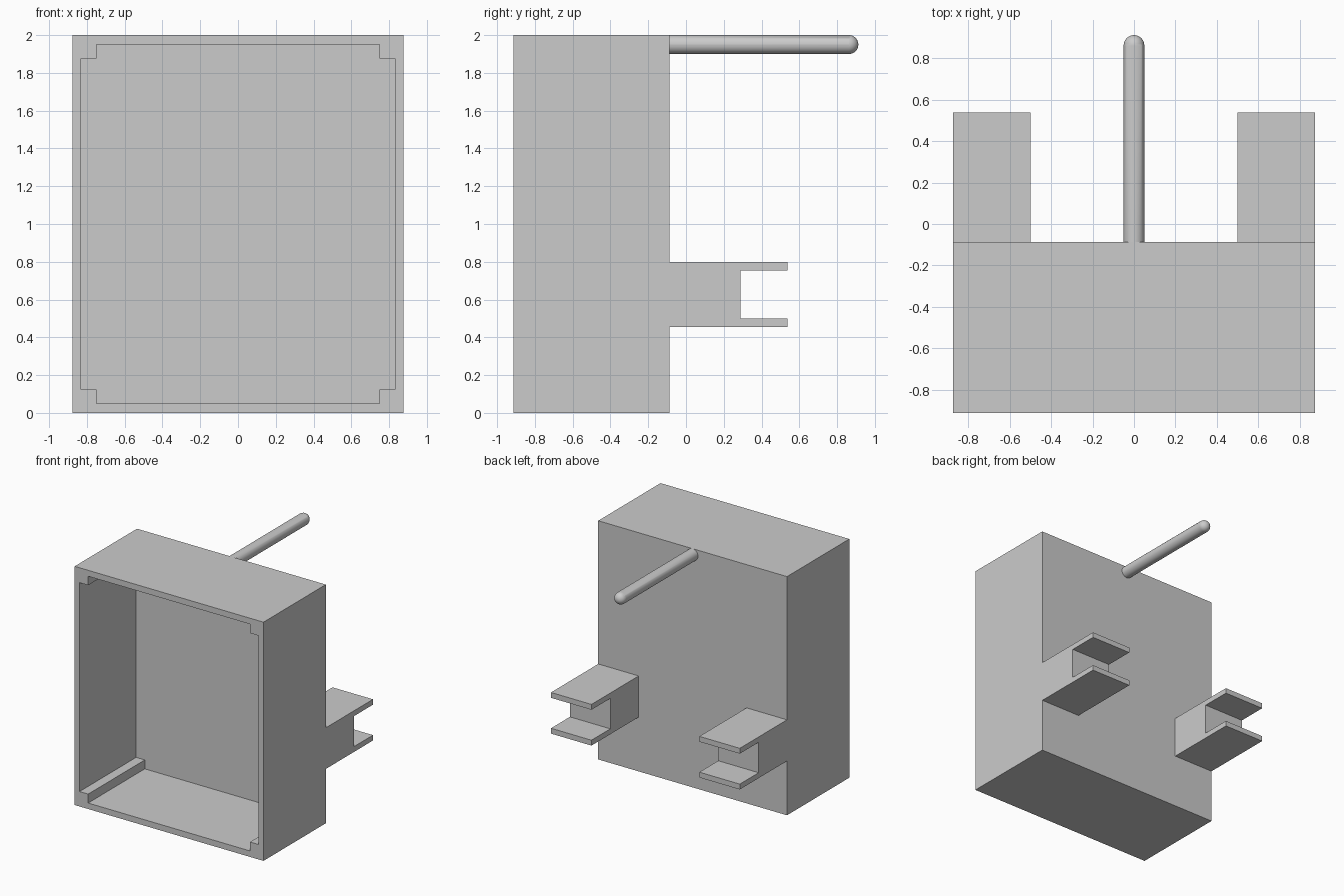
import bpy
import bmesh
import math
from mathutils import Matrix, Vector

cube = bpy.data.objects.get("Cube")
if cube:
    bpy.data.objects.remove(cube, do_unlink=True)

# Material
grey = bpy.data.materials.new("light grey")
grey.use_nodes = True
colour = (0.6, 0.6, 0.6, 1)
grey.diffuse_color = colour
grey.node_tree.nodes["Principled BSDF"].inputs["Base Color"].default_value = colour

W = 0.875                       # half width
FRONT, BACK, TIP = -0.9125, -0.0875, 0.9125
FLOOR = BACK - 0.075            # inner face of the back wall


def add_object(name, bm):
    bmesh.ops.recalc_face_normals(bm, faces=bm.faces)
    mesh = bpy.data.meshes.new(name)
    bm.to_mesh(mesh)
    bm.free()
    mesh.materials.append(grey)
    obj = bpy.data.objects.new(name, mesh)
    bpy.context.collection.objects.link(obj)
    return obj


def prism(name, points, offset):
    """Extrude a closed outline of 3D points along an offset."""
    bm = bmesh.new()
    face = bm.faces.new([bm.verts.new(p) for p in points])
    moved = bmesh.ops.extrude_face_region(bm, geom=[face])["geom"]
    verts = [v for v in moved if isinstance(v, bmesh.types.BMVert)]
    bmesh.ops.translate(bm, verts=verts, vec=Vector(offset))
    return add_object(name, bm)


# Open-fronted housing: a box with a notched-corner recess cut in
outline = [(-W, FRONT, 0), (W, FRONT, 0), (W, FRONT, 2), (-W, FRONT, 2)]
housing = prism("housing", outline, (0, BACK - FRONT, 0))

a, b, c, d = 0.83, 0.75, 0.95, 0.875
quarter = [(a, d), (b, d), (b, c)]
notched = []
for sx, sz in ((1, 1), (-1, 1), (-1, -1), (1, -1)):
    corner = quarter if sx * sz > 0 else quarter[::-1]
    notched += [(sx * x, FRONT - 0.1, 1 + sz * z) for x, z in corner]
cutter = prism("recess_cutter", notched, (0, FLOOR - FRONT + 0.1, 0))
cutter.hide_render = True

cut = housing.modifiers.new("recess", "BOOLEAN")
cut.operation = "DIFFERENCE"
cut.solver = "EXACT"
cut.object = cutter
bpy.context.view_layer.objects.active = housing
bpy.ops.object.modifier_apply(modifier=cut.name)
bpy.data.objects.remove(cutter, do_unlink=True)

# Forked brackets on the back
fork = [(BACK, 0.455), (0.5375, 0.455), (0.5375, 0.5), (0.2875, 0.5),
        (0.2875, 0.755), (0.5375, 0.755), (0.5375, 0.8), (BACK, 0.8)]
for side, x in (("left", 0.5), ("right", -W)):
    prism(side + "_bracket", [(x, y, z) for y, z in fork], (W - 0.5, 0, 0))

# Round-ended rod at the top of the back: stretch the rear half of a sphere
R = 0.05
bm = bmesh.new()
bmesh.ops.create_uvsphere(bm, u_segments=32, v_segments=16, radius=R,
                          matrix=Matrix.Rotation(-math.pi / 2, 4, "X"))
bmesh.ops.bisect_plane(bm, geom=bm.verts[:] + bm.edges[:] + bm.faces[:],
                       plane_co=(0, 0, 0), plane_no=(0, 1, 0), clear_inner=True)
rim = [e for e in bm.edges if e.is_boundary]
made = bmesh.ops.extrude_edge_only(bm, edges=rim)["geom"]
base = [v for v in made if isinstance(v, bmesh.types.BMVert)]
bmesh.ops.translate(bm, verts=base, vec=(0, BACK - TIP + R, 0))
bmesh.ops.holes_fill(bm, edges=[e for e in bm.edges if e.is_boundary], sides=0)
bmesh.ops.translate(bm, verts=bm.verts, vec=(0, TIP - R, 2 - R))
rod = add_object("rod", bm)

bpy.ops.object.select_all(action="DESELECT")
rod.select_set(True)
bpy.context.view_layer.objects.active = rod
bpy.ops.object.shade_smooth_by_angle(angle=math.radians(40))
